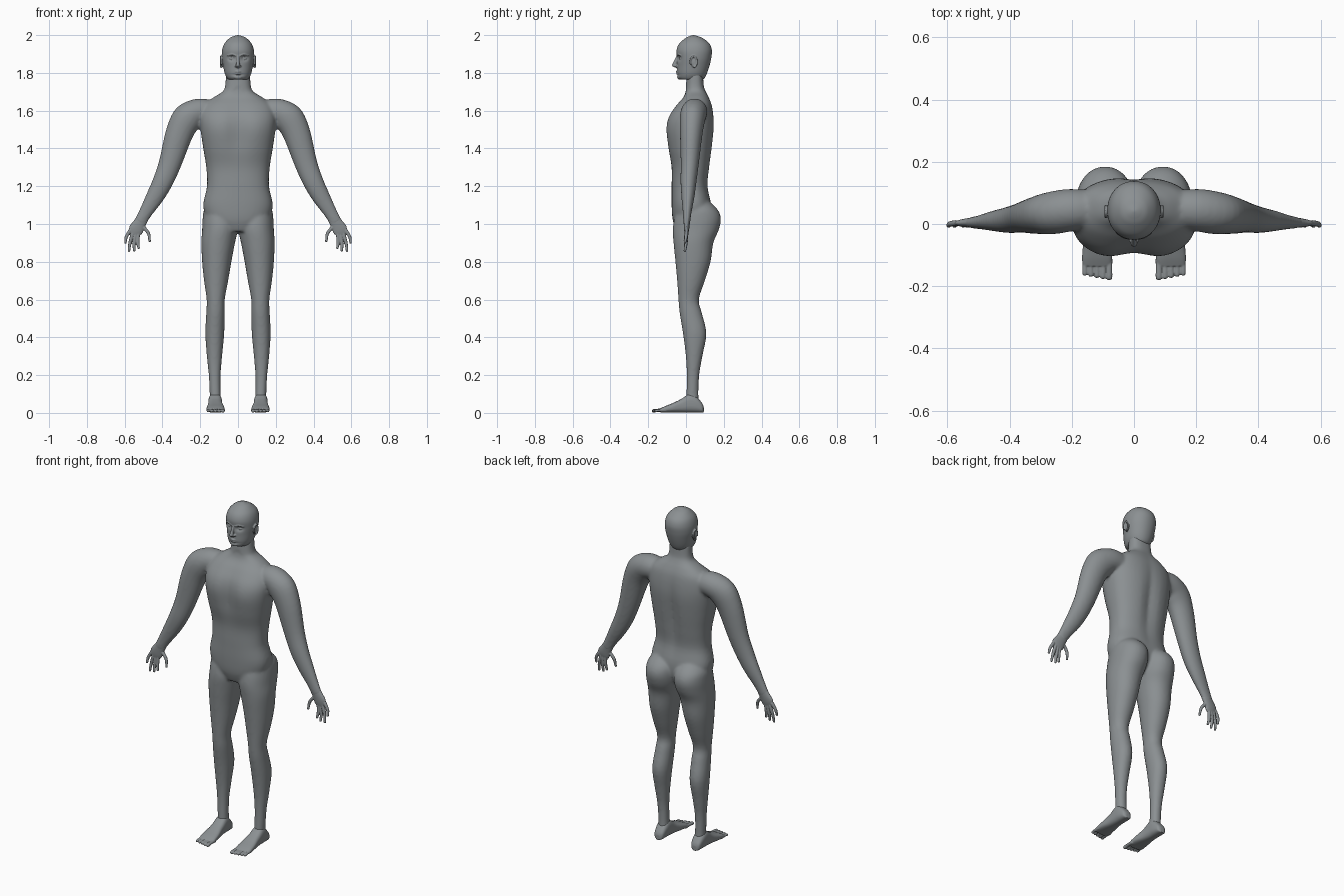
import bpy, bmesh, math
from mathutils import Vector as V

cube = bpy.data.objects.get("Cube")
if cube:
    bpy.data.objects.remove(cube)

skin = bpy.data.materials.new("plain_grey")
skin.use_nodes = True
GREY = (0.26, 0.28, 0.29, 1)
skin.diffuse_color = GREY
skin.node_tree.nodes["Principled BSDF"].inputs["Base Color"].default_value = GREY
X, Y, Z = V((1, 0, 0)), V((0, 1, 0)), V((0, 0, 1))


def spline(a, b, c, d, t):
    return b + 0.5 * t * (c - a + t * (2*a - 5*b + 4*c - d + t * (3*(b - c) + d - a)))


def loft(bm, rings, power=2.0, sides=32, steps=4, flip=1):
    """Skin smoothly through (centre, half-axis u, half-axis v) rings."""
    full = []
    for i in range(len(rings) - 1):
        four = [rings[max(0, min(len(rings) - 1, i + k))] for k in (-1, 0, 1, 2)]
        for s in range(steps):
            full.append([spline(*(r[k] for r in four), s / steps) for k in range(3)])
    full.append(rings[-1])
    loops = []
    for c, u, v in full:
        loop = []
        for j in range(sides):
            a = 2 * math.pi * j / sides
            ca, sa = math.cos(a), math.sin(a)
            p = c + u * math.copysign(abs(ca) ** (2 / power), ca) \
                  + v * math.copysign(abs(sa) ** (2 / power), sa)
            loop.append(bm.verts.new((p.x * flip, p.y, p.z)))
        loops.append(loop)
    for a, b in zip(loops, loops[1:]):
        for j in range(sides):
            k = (j + 1) % sides
            bm.faces.new((a[j], a[k], b[k], b[j]))
    bm.faces.new(loops[0])
    bm.faces.new(loops[-1])
    return [v for loop in loops for v in loop]


def slices(rows):
    """Horizontal rings from (z, x min, x max, y front, y back)."""
    return [(V(((a + b) / 2, (f + k) / 2, z)), X * (b - a) / 2, Y * (k - f) / 2)
            for z, a, b, f, k in rows]


def tube(bm, pts, axis, flip=1, sides=16):
    """Tube along (x, y, z, radius on axis, radius across it), with rounded ends."""
    p = [V(q[:3]) for q in pts]
    rings = []
    for i, q in enumerate(pts):
        t = (p[min(i + 1, len(p) - 1)] - p[max(i - 1, 0)]).normalized()
        w = t.cross(axis).normalized()
        u = w.cross(t)
        ring = (p[i], u * q[3], w * q[4])
        cap = [(p[i] + t * d * min(q[3], q[4]), u * q[3] * r, w * q[4] * r)
               for d, r in ((0.6, 0.8), (0.95, 0.3))]
        if i == 0:
            rings += [(2 * p[i] - c, a, b) for c, a, b in reversed(cap)]
        rings.append(ring)
        if i == len(p) - 1:
            rings += cap
    return loft(bm, rings, sides=sides, flip=flip)


def ball(bm, at, size):
    vs = bmesh.ops.create_uvsphere(bm, u_segments=20, v_segments=12, radius=1)["verts"]
    for v in vs:
        v.co = V((v.co.x * size[0], v.co.y * size[1], v.co.z * size[2])) + V(at)


def finish(bm, name, voxel, smooth):
    bmesh.ops.recalc_face_normals(bm, faces=bm.faces)
    me = bpy.data.meshes.new(name)
    bm.to_mesh(me)
    bm.free()
    ob = bpy.data.objects.new(name, me)
    bpy.context.collection.objects.link(ob)
    me.materials.append(skin)
    fuse = ob.modifiers.new("fuse", "REMESH")
    fuse.mode, fuse.voxel_size, fuse.use_smooth_shade = "VOXEL", voxel, True
    soft = ob.modifiers.new("soften", "SMOOTH")
    soft.factor, soft.iterations = 0.5, smooth


# Body: torso with chest and spine hollows, legs, arms
bm = bmesh.new()
torso = [(.96, .09, -.05, .09), (1.02, .16, -.07, .13), (1.1, .184, -.076, .135),
         (1.2, .164, -.076, .117), (1.3, .168, -.078, .127), (1.4, .184, -.1, .14),
         (1.5, .198, -.114, .15), (1.57, .2, -.098, .148), (1.63, .18, -.055, .138),
         (1.67, .13, -.018, .122), (1.7, .082, -.004, .106), (1.73, .068, 0, .095),
         (1.8, .064, .005, .09)]
for v in loft(bm, slices([(z, -w, w, f, k) for z, w, f, k in torso]), 2.4, 48):
    z = v.co.z
    chest = math.exp(-((z - 1.5) / .13) ** 2) * math.exp(-(v.co.x / .06) ** 2)
    spine = math.exp(-((z - 1.38) / .2) ** 2) * math.exp(-(v.co.x / .035) ** 2)
    v.co.y += .022 * chest if v.co.y < 0 else -.016 * spine
leg = [(1.13, .04, .14, -.01, .11), (1.08, .004, .178, -.045, .165),
       (1.03, -.002, .187, -.062, .185), (.97, .001, .19, -.07, .174),
       (.9, .016, .194, -.066, .145), (.8, .035, .19, -.056, .13), (.7, .052, .18, -.047, .1),
       (.6, .07, .166, -.04, .068), (.53, .07, .168, -.034, .084), (.42, .073, .173, -.016, .108),
       (.3, .084, .165, -.001, .087), (.2, .092, .155, .004, .07), (.1, .092, .15, .002, .066),
       (.04, .088, .15, .0, .07)]
arm = [(.1, .05, 1.59, .055, .055), (.2, .045, 1.595, .068, .07), (.265, .035, 1.562, .068, .08),
       (.31, .028, 1.482, .06, .073), (.36, .02, 1.32, .048, .06), (.4, .013, 1.22, .042, .054),
       (.442, .01, 1.14, .034, .047), (.49, .006, 1.06, .023, .036), (.518, .004, 1.01, .018, .032)]
for s in (1, -1):
    loft(bm, slices(leg), 2.1, flip=s)
    tube(bm, arm, Y, s, 32)
finish(bm, "body", .0075, 8)

# Hands: flat palm, four fingers and an inner thumb
fingers = [((.572, .965), (.592, .93), (.596, .902)), ((.558, .95), (.572, .9), (.577, .858)),
           ((.543, .945), (.55, .895), (.549, .86)), ((.528, .95), (.53, .905), (.526, .873)),
           ((.502, .985), (.474, .95), (.468, .91))]
for name, s in (("left_hand", 1), ("right_hand", -1)):
    bm = bmesh.new()
    tube(bm, [(.505, .005, 1.03, .018, .031), (.523, .004, 1.0, .016, .034),
              (.54, .003, .97, .013, .039), (.549, .002, .95, .009, .03)], Y, s, 24)
    for f in fingers:
        tube(bm, [(x, y, z, r, r) for (x, z), y, r in
                  zip(f, (.003, 0, -.006), (.0095, .0085, .0065))], Y, s)
    finish(bm, name, .0028, 2)

# Feet: wedge from heel to ball, five toes
foot = [(.094, .121, .012, .03), (.085, .121, .027, .05), (.055, .121, .034, .085),
        (.02, .121, .036, .1), (-.025, .12, .038, .072), (-.07, .119, .045, .05),
        (-.11, .119, .048, .034), (-.135, .119, .046, .022)]
for name, s in (("left_foot", 1), ("right_foot", -1)):
    bm = bmesh.new()
    loft(bm, [(V((x, y, h / 2 + .002)), X * w, Z * h / 2) for y, x, w, h in foot], 2.7, flip=s)
    for i in range(5):
        x, r = .08 + .0195 * i, .0105 - .0006 * i
        tip = -.171 + .003 * i
        tube(bm, [(x, -.11, .014, r, r), (x, -.145, .014, r * .8, r),
                  (x, tip, .011, r * .95, r)], Z, s)
    finish(bm, name, .003, 2)

# Head: skull and jaw with eye sockets, then features
bm = bmesh.new()
skull = [(1.764, .05, -.03, .088), (1.775, .06, -.042, .1), (1.8, .071, -.046, .112),
         (1.84, .079, -.046, .125), (1.88, .085, -.047, .134), (1.92, .084, -.05, .137),
         (1.955, .072, -.036, .124), (1.983, .046, -.004, .09), (1.995, .022, .02, .06),
         (2.0, .004, .038, .044)]
for v in loft(bm, slices([(z, -w, w, f, k) for z, w, f, k in skull]), 2.1, 64, 8):
    if v.co.y < 0:
        socket = ((abs(v.co.x) - .034) / .017) ** 2 + ((v.co.z - 1.877) / .013) ** 2
        v.co.y += .013 * math.exp(-socket)
        v.co.y += .005 * math.exp(-(v.co.x / .03) ** 2 - ((v.co.z - 1.79) / .006) ** 2)
tube(bm, [(0, -.043, 1.888, .007, .008), (0, -.054, 1.86, .008, .01),
          (0, -.062, 1.84, .011, .012), (0, -.05, 1.832, .01, .006)], X)
for z, y in ((1.807, -.046), (1.796, -.044)):
    tube(bm, [(-.022, y + .008, z - .001, .003, .003), (0, y - .003, z, .005, .005),
              (.022, y + .008, z - .001, .003, .003)], Z)
ball(bm, (0, -.034, 1.778), (.024, .013, .013))
for s in (1, -1):
    ball(bm, (.034 * s, -.027, 1.876), (.013, .009, .008))
    ball(bm, (.011 * s, -.049, 1.836), (.007, .008, .006))
    tube(bm, [(.012, -.047, 1.892, .004, .004), (.034, -.042, 1.898, .005, .004),
              (.056, -.028, 1.892, .003, .003)], Z, s)
    ear = [(.09, .04 + .017 * math.cos(a), 1.858 + .029 * math.sin(a), .005, .005)
           for a in (math.radians(d) for d in range(200, -100, -30))]
    tube(bm, ear, X, s)
    ball(bm, (.084 * s, .04, 1.855), (.006, .015, .026))
finish(bm, "head", .003, 2)
